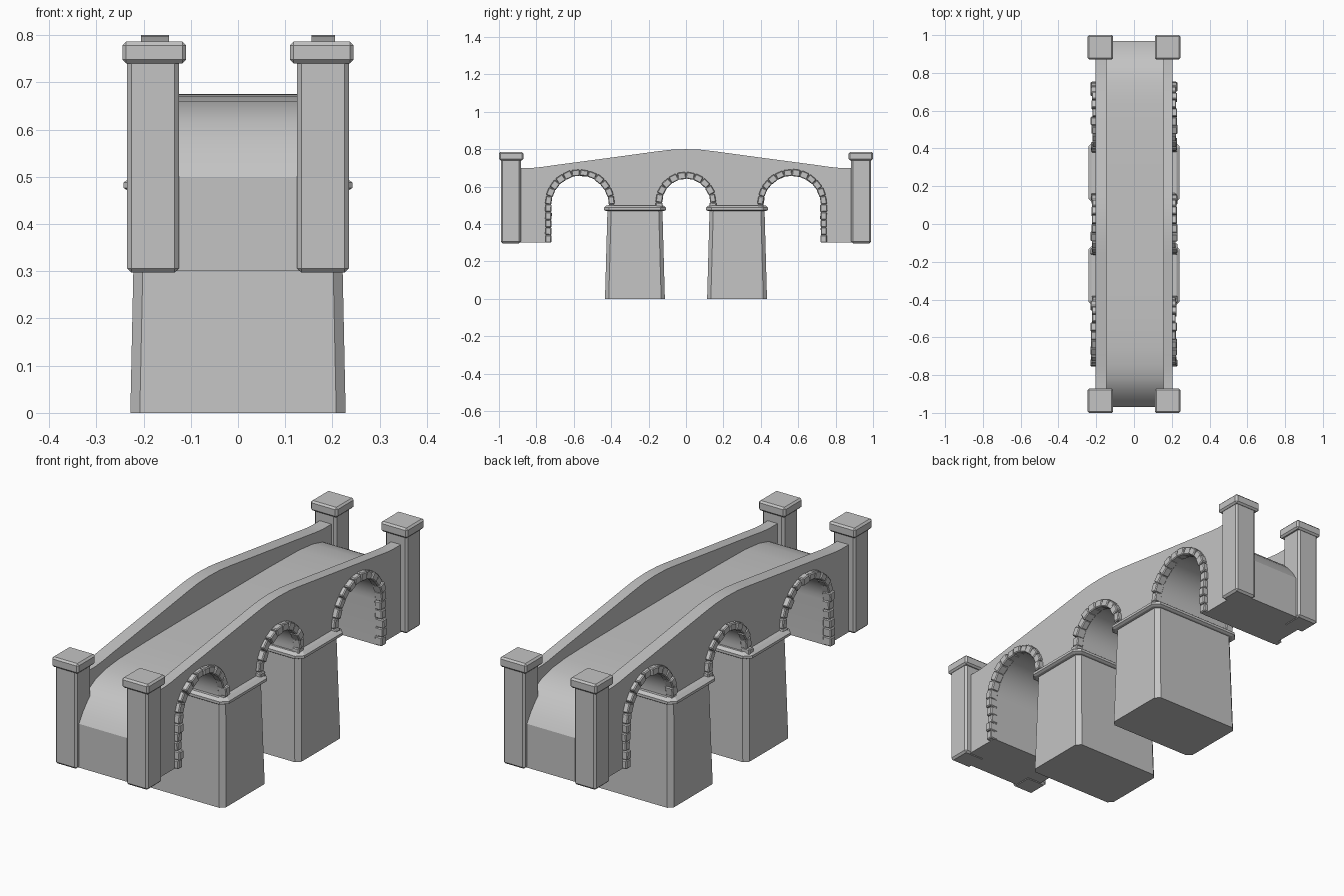
import bpy, bmesh, math, random
from mathutils import Matrix, Vector

random.seed(4)
old = bpy.data.objects.get("Cube")
if old:
    bpy.data.objects.remove(old)

stone = bpy.data.materials.new("grey_stone")
stone.use_nodes = True
GREY = (0.55, 0.55, 0.55, 1)
stone.diffuse_color = GREY
stone.node_tree.nodes["Principled BSDF"].inputs["Base Color"].default_value = GREY

# Arches: centre y, springing height, clear radius, foot heights at each side
SPRING, PIER_TOP, BASE = 0.505, 0.485, 0.3
ARCHES = [("front_arch", -0.567, SPRING, 0.155, BASE, PIER_TOP),
          ("middle_arch", 0, 0.515, 0.13, PIER_TOP, PIER_TOP),
          ("back_arch", 0.567, SPRING, 0.155, PIER_TOP, BASE)]


def finish(name, bm, bevel=0, smooth=False):
    bmesh.ops.recalc_face_normals(bm, faces=bm.faces)
    mesh = bpy.data.meshes.new(name)
    bm.to_mesh(mesh)
    bm.free()
    obj = bpy.data.objects.new(name, mesh)
    bpy.context.collection.objects.link(obj)
    mesh.materials.append(stone)
    if bevel:
        mod = obj.modifiers.new("worn_edges", "BEVEL")
        mod.width, mod.segments = bevel, 1
    if smooth:
        bpy.ops.object.select_all(action="DESELECT")
        obj.select_set(True)
        bpy.context.view_layer.objects.active = obj
        bpy.ops.object.shade_smooth_by_angle(angle=math.radians(30))
    return obj


def box(bm, x, y, z):
    size = Matrix.Diagonal((x[1] - x[0], y[1] - y[0], z[1] - z[0], 1))
    mid = Vector((sum(x), sum(y), sum(z))) / 2
    bmesh.ops.create_cube(bm, size=1, matrix=Matrix.Translation(mid) @ size)


def extrude_profile(name, outline, x0, x1):
    """Solid with a y-z outline, running from x0 to x1."""
    bm = bmesh.new()
    face = bm.faces.new([bm.verts.new((x0, y, z)) for y, z in outline])
    new = bmesh.ops.extrude_face_region(bm, geom=[face])["geom"]
    verts = [v for v in new if isinstance(v, bmesh.types.BMVert)]
    bmesh.ops.translate(bm, verts=verts, vec=(x1 - x0, 0, 0))
    return finish(name, bm, smooth=True)


def underside(end):
    """Lower outline with the three arches cut in, from front to back."""
    pts = [(-end, BASE)]
    for _, cy, cz, r, foot_a, foot_b in ARCHES:
        pts.append((cy - r, foot_a))
        for i in range(25):
            a = math.pi * (1 - i / 24)
            pts.append((cy + r * math.cos(a), cz + r * math.sin(a)))
        pts.append((cy + r, foot_b))
    return pts + [(end, BASE)]


def mirrored_top(half):
    """Upper outline from back to front; half runs from the end to the crown."""
    return half + [(-y, z) for y, z in reversed(half[:-1])]


def loft(name, cy, levels):
    """Stack of chamfered rectangles: z, half x, half y, corner cut."""
    bm = bmesh.new()
    rings = []
    for z, hx, hy, c in levels:
        plan = [(hx, hy - c), (hx - c, hy), (c - hx, hy), (-hx, hy - c),
                (-hx, c - hy), (c - hx, -hy), (hx - c, -hy), (hx, c - hy)]
        rings.append([bm.verts.new((x, cy + y, z)) for x, y in plan])
    for low, high in zip(rings, rings[1:]):
        for i in range(8):
            j = (i + 1) % 8
            bm.faces.new((low[i], low[j], high[j], high[i]))
    bm.faces.new(rings[0])
    bm.faces.new(rings[-1])
    finish(name, bm)


# Roadway and the two side walls
deck_top = [(0.97, 0.5), (0.945, 0.54), (0.91, 0.58), (0.87, 0.615), (0.82, 0.642),
            (0.75, 0.66), (0.65, 0.67), (0.45, 0.674), (0.2, 0.675), (0, 0.675)]
wall_top = [(0.94, 0.7), (0.82, 0.7), (0.77, 0.705), (0.7, 0.715), (0.4, 0.755),
            (0.15, 0.789), (0.08, 0.797), (0, 0.8)]
extrude_profile("roadway", underside(0.97) + mirrored_top(deck_top), -0.146, 0.156)
walls = underside(0.94) + mirrored_top(wall_top)
extrude_profile("right_wall", walls, -0.205, -0.146)
extrude_profile("left_wall", walls, 0.156, 0.205)

# Abutment ends, filling the width between the posts
for end, s in (("front", -1), ("back", 1)):
    for side, t in (("right", -1), ("left", 1)):
        bm = bmesh.new()
        box(bm, sorted((t * 0.125, t * 0.235)), sorted((s * 0.883, s * 0.99)), (0.297, 0.75))
        finish(f"{end}_{side}_post", bm, bevel=0.009)
        bm = bmesh.new()
        box(bm, sorted((t * 0.11, t * 0.245)), sorted((s * 0.87, s)), (0.74, 0.786))
        finish(f"{end}_{side}_post_cap", bm, bevel=0.008)

# Tapered piers with ledges
for end, s in (("front", -1), ("back", 1)):
    loft(f"{end}_pier", s * 0.273,
         [(0, 0.228, 0.16, 0.02), (0.475, 0.218, 0.147, 0.02)])
    loft(f"{end}_pier_ledge", s * 0.273,
         [(0.47, 0.232, 0.157, 0.026), (0.476, 0.242, 0.166, 0.028),
          (0.488, 0.242, 0.166, 0.028), (0.499, 0.226, 0.152, 0.024)])


# Rough stone blocks edging each arch on both faces
def arch_stones(name, side, cy, cz, r, foot_a, foot_b):
    bm = bmesh.new()
    mid = r + 0.014

    def block(y, z, angle, length):
        depth = 0.036 + random.uniform(-0.003, 0.008)
        size = Matrix.Diagonal((depth, 0.034 + random.uniform(-0.004, 0.004), length, 1))
        place = Matrix.Translation((side * (0.187 + depth / 2), y, z))
        tilt = Matrix.Rotation(angle + random.uniform(-0.05, 0.05), 4, "X")
        bmesh.ops.create_cube(bm, size=1, matrix=place @ tilt @ size)

    count = round(math.pi * mid / 0.046)
    step = math.pi / count
    for i in range(count):
        a = (i + 0.5) * step
        block(cy + mid * math.cos(a), cz + mid * math.sin(a), a, mid * step * 0.98)
    for sign, foot in ((-1, foot_a), (1, foot_b)):
        n = max(1, round((cz - foot) / 0.045))
        h = (cz - foot) / n
        for i in range(n):
            block(cy + sign * mid, foot + (i + 0.5) * h, 0, h * 0.98)
    finish(name, bm, bevel=0.004)


for arch in ARCHES:
    for label, side in (("right", -1), ("left", 1)):
        arch_stones(f"{label}_{arch[0]}_stones", side, *arch[1:])
